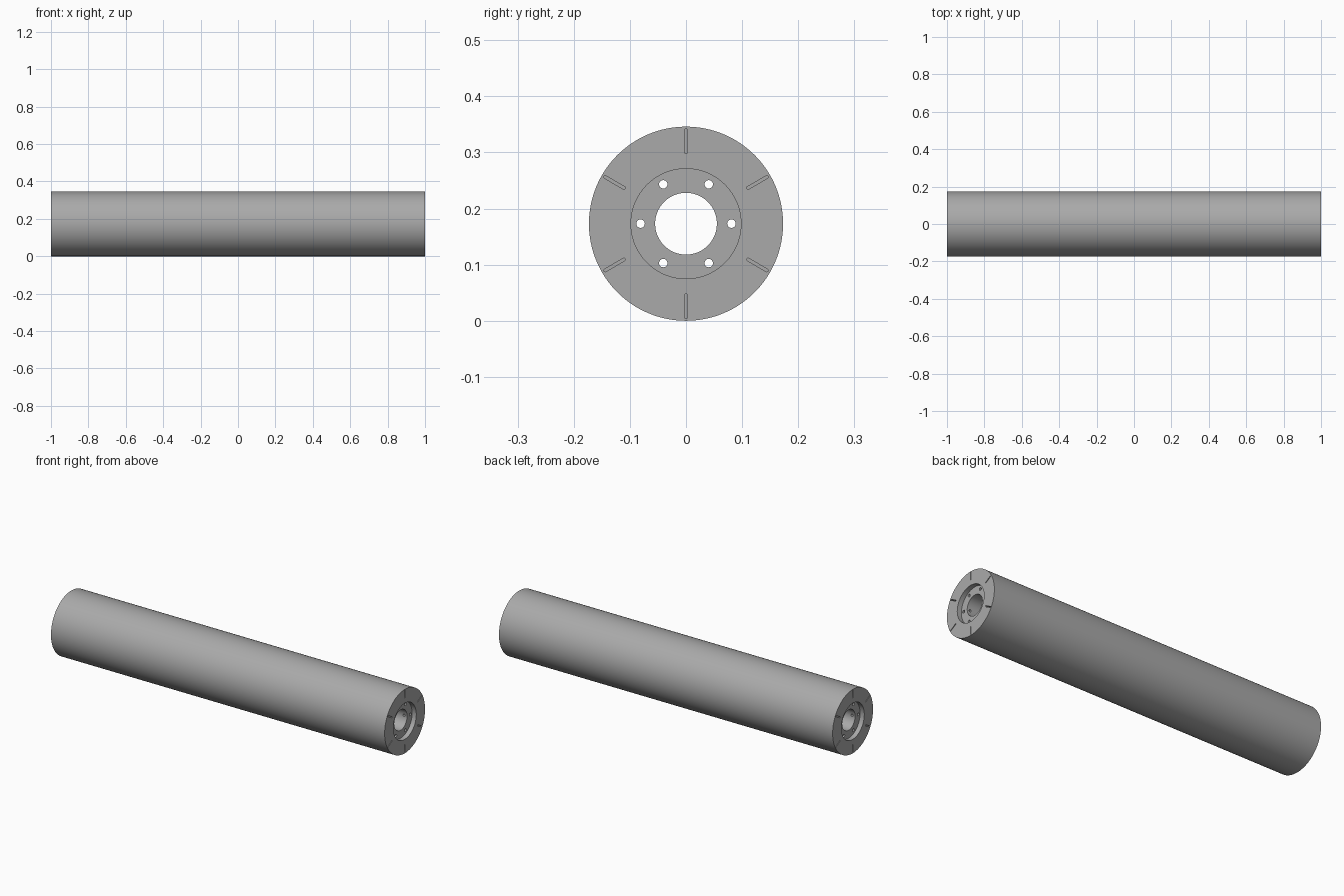
import bpy, bmesh, math
from mathutils import Matrix, Vector

cube = bpy.data.objects.get("Cube")
if cube:
    bpy.data.objects.remove(cube, do_unlink=True)

R, HALF = 0.173, 1.0            # roller radius and half length
BORE, RECESS, DEPTH = 0.055, 0.098, 0.025
BOLT_CIRCLE = 0.081

grey = bpy.data.materials.new("machined_grey")
grey.use_nodes = True
colour = (0.4, 0.4, 0.4, 1)
grey.diffuse_color = colour
grey.node_tree.nodes["Principled BSDF"].inputs["Base Color"].default_value = colour


def make_object(name, bm):
    bmesh.ops.recalc_face_normals(bm, faces=bm.faces)
    mesh = bpy.data.meshes.new(name)
    bm.to_mesh(mesh)
    bm.free()
    mesh.materials.append(grey)
    obj = bpy.data.objects.new(name, mesh)
    bpy.context.collection.objects.link(obj)
    return obj


def revolve(name, profile, steps):
    """Turn a closed (x, radius) profile about the long axis."""
    bm = bmesh.new()
    verts = [bm.verts.new((x, 0, -r)) for x, r in profile]
    edges = [bm.edges.new((a, b)) for a, b in zip(verts, verts[1:] + verts[:1])]
    bmesh.ops.spin(bm, geom=verts + edges, cent=(0, 0, 0), axis=(1, 0, 0),
                   angle=math.tau, steps=steps, use_merge=True)
    bmesh.ops.remove_doubles(bm, verts=bm.verts, dist=1e-5)
    return make_object(name, bm)


def add_rod(bm, radius, length, matrix, segments=24):
    bmesh.ops.create_cone(bm, cap_ends=True, segments=segments, radius1=radius,
                          radius2=radius, depth=length, matrix=matrix)


def add_slot(bm, side, angle, inner=0.125, outer=0.169, half_width=0.0025, depth=0.02):
    """Round-ended radial slot cutter reaching into one end face."""
    outline = []
    for centre, start in ((outer - half_width, -90), (inner + half_width, 90)):
        for i in range(7):
            a = math.radians(start + 30 * i)
            outline.append((half_width * math.sin(a), centre + half_width * math.cos(a)))
    spin = Matrix.Rotation(angle, 4, 'X')
    base = [bm.verts.new(spin @ Vector((side * (HALF - depth), y, z))) for y, z in outline]
    face = bm.faces.new(base)
    top = bmesh.ops.extrude_face_region(bm, geom=[face])["geom"]
    bmesh.ops.translate(bm, vec=(side * 2 * depth, 0, 0),
                        verts=[g for g in top if isinstance(g, bmesh.types.BMVert)])


def cut(target, cutter):
    mod = target.modifiers.new(cutter.name, 'BOOLEAN')
    mod.operation, mod.solver, mod.object = 'DIFFERENCE', 'EXACT', cutter
    bpy.context.view_layer.objects.active = target
    bpy.ops.object.modifier_apply(modifier=mod.name)
    bpy.data.objects.remove(cutter, do_unlink=True)


# Roller body: turned tube with a shallow recess in each end
half_profile = [(HALF, R), (HALF, RECESS), (HALF - DEPTH, RECESS), (HALF - DEPTH, BORE)]
profile = half_profile + [(-x, r) for x, r in reversed(half_profile)]
roller = revolve("roller_body", profile, 128)

# Six bolt holes running lengthwise
along_x = Matrix.Rotation(math.pi / 2, 4, 'Y')
bm = bmesh.new()
for i in range(6):
    a = i * math.tau / 6
    place = Matrix.Translation((0, BOLT_CIRCLE * math.cos(a), BOLT_CIRCLE * math.sin(a)))
    add_rod(bm, 0.0075, 2.2 * HALF, place @ along_x)
cut(roller, make_object("bolt_hole_cutter", bm))

# Cross holes in the bore near each end
bm = bmesh.new()
for side in (-1, 1):
    place = Matrix.Translation((side * (HALF - 0.043), 0, 0))
    add_rod(bm, 0.0065, 2 * BOLT_CIRCLE, place @ Matrix.Rotation(math.pi / 2, 4, 'X'))
cut(roller, make_object("cross_hole_cutter", bm))

# Six radial slots in each end face
bm = bmesh.new()
for side in (-1, 1):
    for i in range(6):
        add_slot(bm, side, i * math.tau / 6)
cut(roller, make_object("slot_cutter", bm))

# Rest on the ground and smooth the curved walls
roller.data.transform(Matrix.Translation((0, 0, R)))
bpy.ops.object.select_all(action='DESELECT')
roller.select_set(True)
bpy.context.view_layer.objects.active = roller
bpy.ops.object.shade_smooth_by_angle(angle=math.radians(35))
